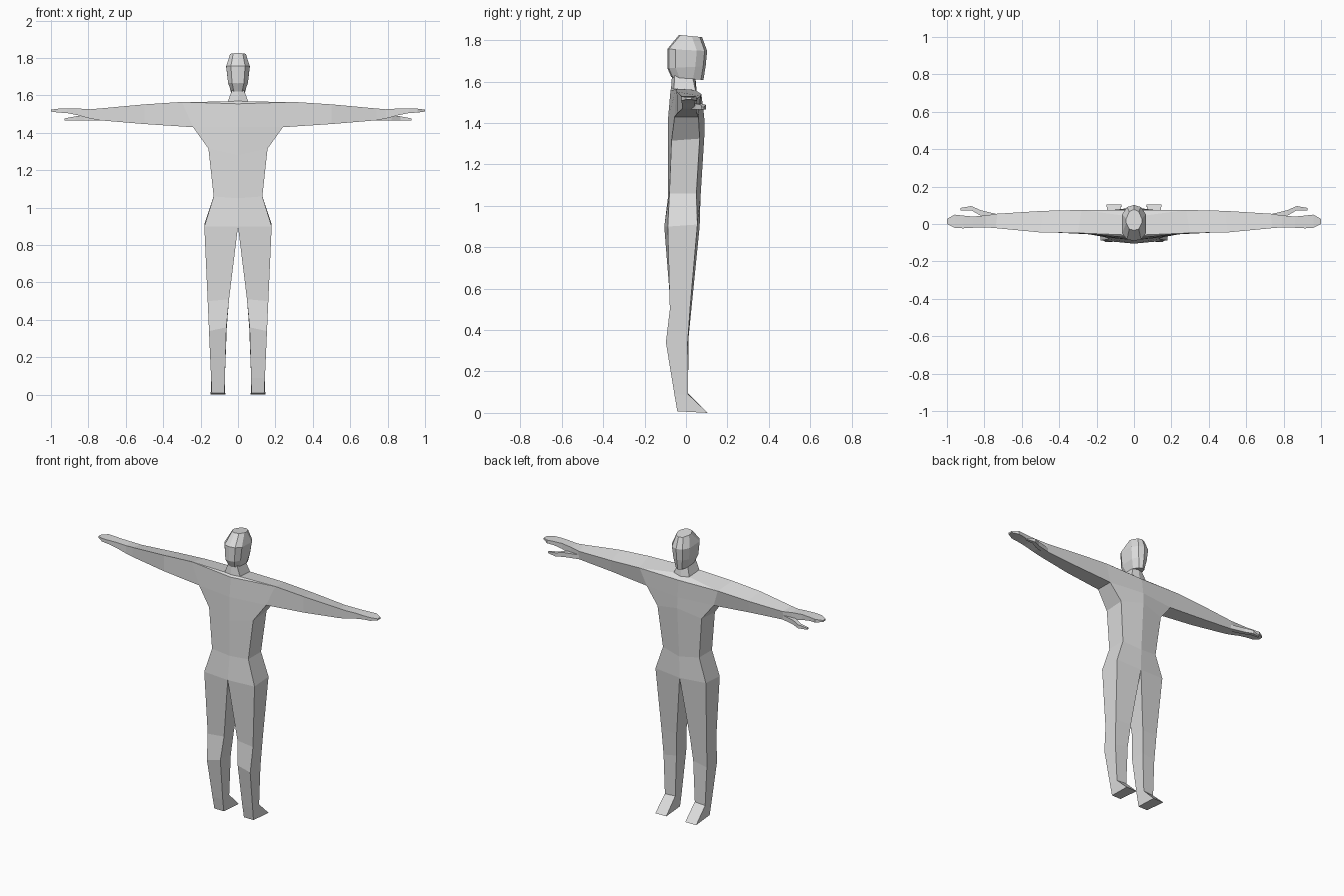
import bpy
import bmesh

cube = bpy.data.objects.get("Cube")
if cube:
    bpy.data.objects.remove(cube, do_unlink=True)

GREY = (0.72, 0.72, 0.72, 1.0)
grey = bpy.data.materials.new("light grey")
grey.use_nodes = True
grey.diffuse_color = GREY
grey.node_tree.nodes["Principled BSDF"].inputs["Base Color"].default_value = GREY


def loft(name, rings, closed=True, cap_first=False, cap_last=False, holes=()):
    """Skin a list of rings, mirrored across x. holes holds (ring, side) quads left open."""
    bm = bmesh.new()
    rows = [[bm.verts.new(p) for p in ring] for ring in rings]
    n = len(rows[0])
    for r in range(len(rows) - 1):
        a, b = rows[r], rows[r + 1]
        for i in range(n if closed else n - 1):
            if (r, i) not in holes:
                j = (i + 1) % n
                bm.faces.new((a[i], a[j], b[j], b[i]))
    if cap_first:
        bm.faces.new(rows[0][::-1])
    if cap_last:
        bm.faces.new(rows[-1])
    mesh = bpy.data.meshes.new(name)
    bm.to_mesh(mesh)
    bm.free()
    mesh.materials.append(grey)
    obj = bpy.data.objects.new(name, mesh)
    bpy.context.collection.objects.link(obj)
    mirror = obj.modifiers.new("mirror", 'MIRROR')
    mirror.use_axis = (True, False, False)
    mirror.merge_threshold = 0.0005
    return obj


# Rings shared between neighbouring parts
hip = [(0, -.105, .90), (.18, -.088, .90), (.18, .055, .91), (0, .066, .90)]
armpit = [(0, -.086, 1.43), (.24, -.055, 1.43), (.24, .06, 1.43), (0, .088, 1.43)]
shoulder = [(0, -.075, 1.555), (.30, -.048, 1.565), (.28, .075, 1.54), (0, .075, 1.535)]

# Torso and neck, half section from centre back round to centre front
loft("torso", [
    hip,
    [(0, -.086, 1.05), (.13, -.08, 1.06), (.13, .05, 1.06), (0, .07, 1.04)],
    [(0, -.087, 1.28), (.158, -.07, 1.315), (.158, .066, 1.325), (0, .09, 1.36)],
    armpit,
    shoulder,
    [(0, -.072, 1.57), (.055, -.058, 1.567), (.055, .045, 1.56), (0, .052, 1.55)],
    [(0, -.068, 1.625), (.031, -.055, 1.63), (.031, .03, 1.63), (0, .045, 1.625)],
], closed=False, holes={(3, 1)})

# Legs, from sole up to hip
loft("legs", [
    [(.072, -.042, .008), (.14, -.042, .008), (.146, .105, 0), (.068, .105, 0)],
    [(.07, -.056, .09), (.144, -.056, .09), (.144, .01, .09), (.07, .01, .095)],
    [(.062, -.092, .36), (.155, -.097, .34), (.155, .008, .34), (.06, .012, .36)],
    [(.048, -.074, .51), (.162, -.078, .50), (.162, .02, .51), (.048, .027, .51)],
    hip,
], cap_first=True)


# Head, with faceted back, sides and face
def head_ring(w, yb, yf, zb, zf):
    pts = [(0, yb), (.6 * w, yb + .007), (w, yb + .04),
           (w, yf - .05), (.6 * w, yf - .012), (0, yf)]
    return [(x, y, zb + (zf - zb) * (y - yb) / (yf - yb)) for x, y in pts]


loft("head", [
    head_ring(.036, -.071, .084, 1.622, 1.608),
    head_ring(.053, -.09, .095, 1.665, 1.675),
    head_ring(.063, -.09, .102, 1.758, 1.748),
    head_ring(.042, -.034, .078, 1.826, 1.815),
], closed=False, cap_first=True, cap_last=True)


# Arms and hands, box sections running outward
def section(x, y0, y1, z0, z1):
    return [(x, y0, z0), (x, y1, z0), (x, y1, z1), (x, y0, z1)]


loft("arms", [
    [armpit[1], armpit[2], shoulder[2], shoulder[1]],
    [(.50, -.042, 1.447), (.50, .052, 1.45), (.49, .07, 1.53), (.50, -.045, 1.552)],
    [(.74, -.02, 1.467), (.74, .05, 1.467), (.73, .055, 1.52), (.74, -.022, 1.53)],
    section(.79, -.018, .046, 1.476, 1.526),
    section(.86, -.02, .04, 1.495, 1.53),
    section(.915, -.023, .045, 1.506, 1.53),
    section(.96, -.02, .05, 1.508, 1.529),
    section(1.0, 0, .027, 1.514, 1.524),
], cap_last=True)

# Thumbs, below and ahead of the palm
loft("thumbs", [
    section(.73, .02, .052, 1.467, 1.495),
    section(.82, .045, .074, 1.466, 1.494),
    section(.87, .073, .096, 1.465, 1.488),
    section(.927, .073, .086, 1.467, 1.477),
], cap_first=True, cap_last=True)
